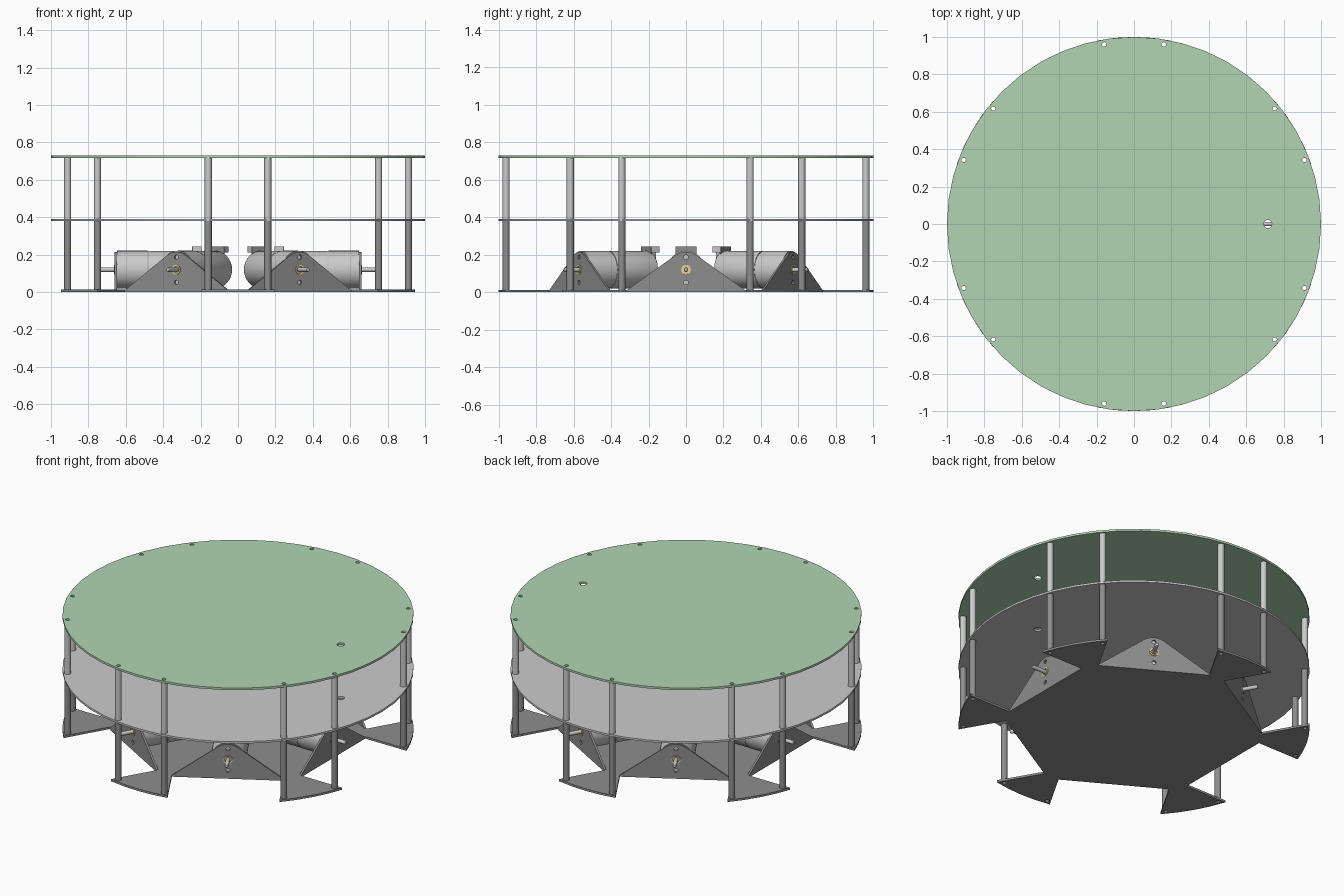
import bpy, bmesh
from math import sin, cos, pi, radians, sqrt
from mathutils import Matrix

if "Cube" in bpy.data.objects:
    bpy.data.objects.remove(bpy.data.objects["Cube"])


def material(name, rgb):
    m = bpy.data.materials.new(name)
    m.diffuse_color = (*rgb, 1)
    m.use_nodes = True
    m.node_tree.nodes["Principled BSDF"].inputs["Base Color"].default_value = m.diffuse_color
    return m


GREEN = material("green", (0.44, 0.66, 0.45))
DARK = material("dark_grey", (0.27, 0.27, 0.27))
GOLD = material("brass", (0.8, 0.66, 0.3))
LIGHT = material("light_grey", (0.72, 0.72, 0.72))


def circle(x, y, r, n=16):
    return [(x + r * cos(2 * pi * i / n), y + r * sin(2 * pi * i / n)) for i in range(n)]


def arc(x, y, r, a0, a1, n):
    return [(x + r * cos(radians(a0 + (a1 - a0) * i / n)),
             y + r * sin(radians(a0 + (a1 - a0) * i / n))) for i in range(n + 1)]


def finish(bm, name):
    # weld, smooth the curved walls and keep real edges sharp
    bmesh.ops.remove_doubles(bm, verts=bm.verts, dist=1e-5)
    bmesh.ops.recalc_face_normals(bm, faces=bm.faces)
    for f in bm.faces:
        f.smooth = True
    for e in bm.edges:
        e.smooth = len(e.link_faces) == 2 and e.calc_face_angle(0) < radians(30)
    me = bpy.data.meshes.new(name)
    bm.to_mesh(me)
    bm.free()
    return me


def sheet(name, loops, z0, z1, matrix=Matrix()):
    # flat plate from an outline plus hole loops
    cu = bpy.data.curves.new(name, 'CURVE')
    cu.dimensions = '2D'
    cu.fill_mode = 'BOTH'
    cu.extrude = (z1 - z0) / 2
    for pts in loops:
        s = cu.splines.new('POLY')
        s.points.add(len(pts) - 1)
        for p, (x, y) in zip(s.points, pts):
            p.co = (x, y, 0, 1)
        s.use_cyclic_u = True
    tmp = bpy.data.objects.new(name, cu)
    bpy.context.collection.objects.link(tmp)
    dg = bpy.context.evaluated_depsgraph_get()
    me = bpy.data.meshes.new_from_object(tmp.evaluated_get(dg))
    bpy.data.objects.remove(tmp)
    bm = bmesh.new()
    bm.from_mesh(me)
    bm.transform(matrix @ Matrix.Translation((0, 0, (z0 + z1) / 2)))
    return finish(bm, name)


def lathe(name, profile, n=32):
    # revolve (x, radius) points about the motor axis at z = 0.12
    bm = bmesh.new()
    vs = [bm.verts.new((x, 0, 0.12 + r)) for x, r in profile]
    es = [bm.edges.new(p) for p in zip(vs, vs[1:])]
    bmesh.ops.spin(bm, geom=vs + es, cent=(0, 0, 0.12), axis=(1, 0, 0),
                   angle=2 * pi, steps=n)
    return finish(bm, name)


def box(name, x0, x1, hy, z0, z1):
    bm = bmesh.new()
    bmesh.ops.create_cube(bm, size=1, matrix=Matrix.Translation(((x0 + x1) / 2, 0, (z0 + z1) / 2))
                          @ Matrix.Diagonal((x1 - x0, 2 * hy, z1 - z0, 1)))
    return finish(bm, name)


def place(me, mat=None, copies=1):
    if mat:
        me.materials.clear()
        me.materials.append(mat)
    for k in range(copies):
        ob = bpy.data.objects.new(me.name if copies == 1 else f"{me.name}_{k + 1}", me)
        ob.rotation_euler.z = k * pi / 3
        bpy.context.collection.objects.link(ob)


# post positions, in pairs either side of each wheel notch
posts = [(0.973 * cos(radians(60 * k + s * 20.6)), 0.973 * sin(radians(60 * k + s * 20.6)))
         for k in range(6) for s in (-1, 1)]
post_holes = [circle(x, y, 0.012, 12) for x, y in posts]

# base plate with six rectangular notches
W, A = 0.32, 0.66
X = sqrt(1 - W * W)
outline = []
for k in range(6):
    c, s = cos(k * pi / 3), sin(k * pi / 3)
    pts = [(X, -W), (A, -W), (A, W), (X, W)] + arc(0, 0, 1, 18.66, 41.34, 4)[1:-1]
    outline += [(c * x - s * y, s * x + c * y) for x, y in pts]
place(sheet("base_plate", [outline] + post_holes, 0, 0.013), DARK)

# round decks
deck = [circle(0, 0, 1, 48), circle(0.715, 0, 0.022)] + post_holes
place(sheet("middle_deck", deck, 0.38, 0.392))
place(sheet("top_deck", deck, 0.716, 0.729), GREEN)

# hollow posts, lower and upper tiers
for i, (x, y) in enumerate(posts):
    ring = [circle(x, y, 0.019), circle(x, y, 0.012, 12)]
    place(sheet(f"lower_post_{i + 1}", ring, 0.013, 0.38), DARK)
    place(sheet(f"upper_post_{i + 1}", ring, 0.392, 0.716))

# triangular motor brackets with rounded tops
upright = Matrix(((0, 0, 1, 0), (1, 0, 0, 0), (0, 1, 0, 0), (0, 0, 0, 1)))
bracket = [[(-W, 0.008), (W, 0.008)] + arc(0, 0.115, 0.1, 55, 125, 10),
           circle(0, 0.12, 0.026), circle(0, 0.187, 0.012, 12), circle(0, 0.052, 0.012, 12)]
place(sheet("motor_bracket", bracket, 0.648, 0.66, upright), DARK, 6)

# motors, gearboxes, bearings and shafts
place(lathe("motor_body", [(0.222, 0), (0.222, 0.085), (0.228, 0.095), (0.24, 0.1),
                           (0.478, 0.1), (0.478, 0)]), LIGHT, 6)
place(lathe("gearbox", [(0.478, 0), (0.478, 0.097), (0.484, 0.101), (0.648, 0.101),
                        (0.648, 0)]), LIGHT, 6)
place(lathe("shaft_bearing", [(0.648, 0.012), (0.648, 0.026), (0.664, 0.026),
                              (0.664, 0.018), (0.656, 0.018), (0.656, 0.012)], 24), GOLD, 6)
place(lathe("motor_shaft", [(0.64, 0), (0.64, 0.012), (0.745, 0.012), (0.75, 0.009),
                            (0.75, 0)], 16), LIGHT, 6)

# cable connector on top of each motor
place(box("connector_neck", 0.205, 0.235, 0.035, 0.17, 0.225), LIGHT, 6)
place(box("connector_block", 0.195, 0.24, 0.055, 0.212, 0.243), LIGHT, 6)
place(box("connector_face", 0.24, 0.246, 0.055, 0.205, 0.243), DARK, 6)
